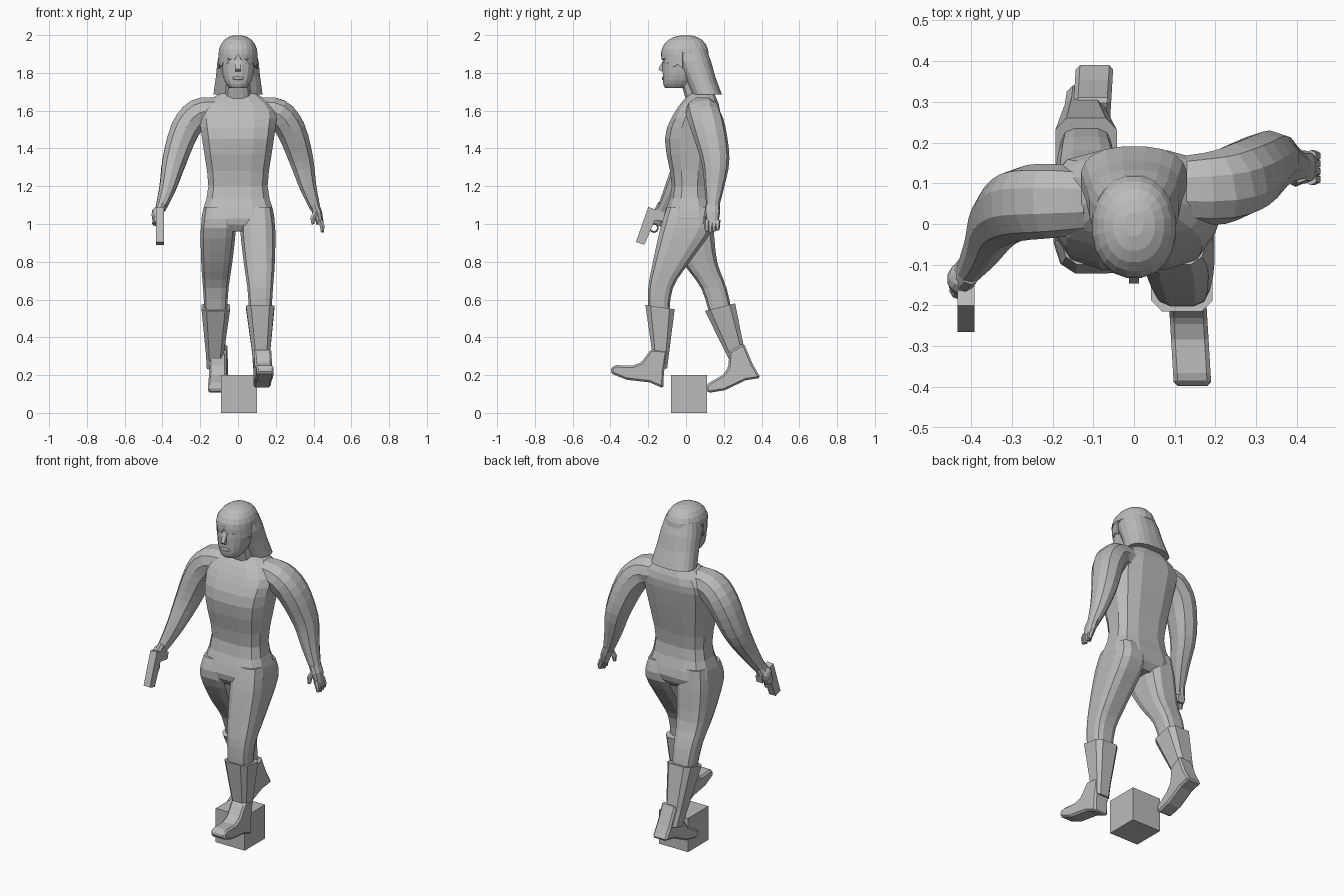
import bpy, bmesh, math
from mathutils import Vector

default_cube = bpy.data.objects.get("Cube")
if default_cube:
    bpy.data.objects.remove(default_cube, do_unlink=True)

grey = bpy.data.materials.new("plain_grey")
grey.use_nodes = True
grey.diffuse_color = (0.5, 0.5, 0.5, 1)
grey.node_tree.nodes["Principled BSDF"].inputs["Base Color"].default_value = grey.diffuse_color


def finish(name, bm):
    """Turn a bmesh into a flat shaded grey object."""
    bmesh.ops.recalc_face_normals(bm, faces=bm.faces)
    mesh = bpy.data.meshes.new(name)
    bm.to_mesh(mesh)
    bm.free()
    mesh.materials.append(grey)
    obj = bpy.data.objects.new(name, mesh)
    bpy.context.collection.objects.link(obj)
    return obj


def smooth(points, steps=3):
    """Add in-between points along a Catmull-Rom curve."""
    result = []
    for i in range(len(points) - 1):
        before, start, end = points[max(i - 1, 0)], points[i], points[i + 1]
        after = points[min(i + 2, len(points) - 1)]
        for k in range(steps):
            t = k / steps
            result.append(tuple(
                b + t / 2 * (c - a + t * (2 * a - 5 * b + 4 * c - d + t * (3 * (b - c) + d - a)))
                for a, b, c, d in zip(before, start, end, after)))
    return result + [points[-1]]


def outline(sides, power):
    """Rounded-box cross-section that fills the unit square on both axes."""
    step = math.tau / sides
    reach = math.cos(step / 2) ** power
    for i in range(sides):
        angle = step * (i + 0.5)
        c, s = math.cos(angle), math.sin(angle)
        yield (math.copysign(abs(c) ** power, c) / reach,
               math.copysign(abs(s) ** power, s) / reach)


def skin(name, rings):
    """Join successive rings of points and close both ends."""
    bm = bmesh.new()
    loops = [[bm.verts.new(point) for point in ring] for ring in rings]
    count = len(loops[0])
    for low, high in zip(loops, loops[1:]):
        for i in range(count):
            j = (i + 1) % count
            bm.faces.new((low[i], low[j], high[j], high[i]))
    bm.faces.new(loops[0])
    bm.faces.new(loops[-1])
    return finish(name, bm)


def stack(name, levels, sides=12, power=0.75, tilt=0.0):
    """Loft level rings given as height, x range and y range."""
    rings = []
    for z, left, right, front, back in levels:
        middle_x, middle_y = (left + right) / 2, (front + back) / 2
        half_x, half_y = (right - left) / 2, (back - front) / 2
        rings.append([(middle_x + u * half_x, middle_y + v * half_y, z + tilt * v * half_y)
                      for u, v in outline(sides, power)])
    return skin(name, rings)


def even_stack(name, levels, **options):
    """Loft that is symmetrical about the centre plane."""
    return stack(name, [(z, -half, half, front, back) for z, half, front, back in levels], **options)


def limb(name, path, depth_ratio=1.0, sides=10):
    """Sweep along points given as x, y, z and radius."""
    centres = [Vector(p[:3]) for p in path]
    rings = []
    for i, centre in enumerate(centres):
        radius = path[i][3]
        along = (centres[min(i + 1, len(path) - 1)] - centres[max(i - 1, 0)]).normalized()
        depth = Vector((0, 1, 0))
        depth = (depth - along * depth.dot(along)).normalized()
        side = depth.cross(along)
        rings.append([centre + radius * (side * u + depth * v * depth_ratio)
                      for u, v in outline(sides, 0.9)])
    return skin(name, rings)


def slab(name, profile, middle, half, splay=0.0):
    """Extrude a side profile across x, optionally turning it outward."""
    return skin(name, [[(middle + splay * y + side * half, y, z) for y, z in profile]
                       for side in (-1, 1)])


def blob(name, centre, size):
    """Flattened ball."""
    bm = bmesh.new()
    bmesh.ops.create_icosphere(bm, subdivisions=2, radius=1)
    for v in bm.verts:
        v.co = Vector(c + s * k for c, s, k in zip(centre, size, v.co))
    return finish(name, bm)


# Torso and neck
torso_levels = [(0.96, 0.14, -0.09, 0.11), (1.03, 0.193, -0.12, 0.15), (1.2, 0.157, -0.075, 0.115),
                (1.45, 0.19, -0.112, 0.16), (1.6, 0.2, -0.055, 0.18), (1.69, 0.1, 0.02, 0.15)]
even_stack("torso", smooth(torso_levels), power=0.65)
even_stack("neck", [(1.62, 0.075, 0.01, 0.14), (1.76, 0.06, -0.03, 0.08)])

# Legs and boots share widths; each side has its own place in the stride
leg_widths = [(1.09, 0.03, 0.18), (0.98, 0.012, 0.197), (0.8, 0.03, 0.195), (0.66, 0.05, 0.185), (0.5, 0.06, 0.175)]
shaft_widths = [(0.56, 0.042, 0.193), (0.32, 0.075, 0.17), (0.24, 0.08, 0.165)]
foot_profile = [(0, 0), (-0.08, 0.01), (-0.2, -0.01), (-0.29, 0), (-0.295, 0.035), (-0.27, 0.05),
                (-0.19, 0.07), (-0.15, 0.1), (-0.12, 0.18), (-0.035, 0.2), (-0.02, 0.08)]
left_stride = dict(
    leg=[(-0.1, 0.13), (-0.135, 0.145), (-0.175, 0.02), (-0.2, -0.07), (-0.2, -0.09)],
    shaft=[(-0.215, -0.06), (-0.18, -0.09), (-0.18, -0.1)],
    heel=(-0.12, 0.13), pitch=math.radians(16), tilt=-0.15)
right_stride = dict(
    leg=[(-0.1, 0.13), (-0.12, 0.145), (-0.02, 0.165), (0.08, 0.215), (0.13, 0.25)],
    shaft=[(0.1, 0.26), (0.215, 0.31), (0.255, 0.34)],
    heel=(0.395, 0.185), pitch=math.radians(-16), tilt=0.25)


def striding(side, widths, depths):
    return [(z, side * inner, side * outer, *depth) for (z, inner, outer), depth in zip(widths, depths)]


for label, side, stride in (("left", 1, left_stride), ("right", -1, right_stride)):
    stack(label + "_leg", smooth(striding(side, leg_widths, stride["leg"])), power=0.6)
    stack(label + "_boot_shaft", striding(side, shaft_widths, stride["shaft"]),
          sides=8, power=0.5, tilt=stride["tilt"])
    c, s = math.cos(stride["pitch"]), math.sin(stride["pitch"])
    heel_y, heel_z = stride["heel"]
    turned = [(heel_y + c * y + s * z, heel_z - s * y + c * z) for y, z in foot_profile]
    foot = slab(label + "_foot", turned, side * 0.12, 0.046, splay=side * -0.06)
    bevel = foot.modifiers.new("soft_edges", "BEVEL")
    bevel.width = 0.01
    bevel.segments = 1

# Arms: the right one mirrors the left and swings forward
arm_path = [(0.12, 0.085, 1.6, 0.07), (0.21, 0.09, 1.585, 0.078), (0.28, 0.12, 1.5, 0.077),
            (0.335, 0.155, 1.34, 0.064), (0.37, 0.15, 1.2, 0.045), (0.41, 0.14, 1.08, 0.027)]
palm_path = [(0.405, 0.14, 1.1, 0.025), (0.42, 0.14, 1.06, 0.026), (0.435, 0.14, 1, 0.019)]


def swung(path):
    return [(-x, y - 0.45 * (1.66 - z), z, r) for x, y, z, r in path]


for label, pose in (("left", list), ("right", swung)):
    limb(label + "_arm", pose(smooth(arm_path)), depth_ratio=1.12)
    limb(label + "_palm", pose(palm_path), depth_ratio=1.5)

# Relaxed left fingers and thumb
for i in range(4):
    y = 0.11 + 0.019 * i
    tip = 0.955 + 0.006 * abs(i - 1)
    limb(f"left_finger_{i + 1}", [(0.434, y, 1.02, 0.013), (0.446, y, 0.99, 0.012), (0.447, y, tip, 0.008)], sides=6)
limb("left_thumb", [(0.415, 0.115, 1.07, 0.014), (0.395, 0.105, 1.03, 0.012), (0.397, 0.1, 1, 0.008)], sides=6)

# Right fist around a pistol
blob("right_fist", (-0.425, -0.135, 1.05), (0.034, 0.04, 0.045))
slab("pistol", [(-0.2, 1.09), (-0.155, 1.075), (-0.09, 1.05), (-0.1, 1.01), (-0.165, 1.02),
                (-0.22, 0.89), (-0.265, 0.905)], -0.412, 0.021)
bpy.ops.mesh.primitive_torus_add(location=(-0.412, -0.17, 0.98), rotation=(0, math.pi / 2, 0),
                                 major_radius=0.022, minor_radius=0.005,
                                 major_segments=10, minor_segments=4)
guard = bpy.context.object
guard.name = "trigger_guard"
guard.data.materials.append(grey)

# Face
head_levels = [(1.72, 0.045, -0.11, 0.01), (1.74, 0.062, -0.12, 0.03), (1.79, 0.082, -0.123, 0.06),
               (1.9, 0.09, -0.118, 0.08), (1.97, 0.06, -0.07, 0.06)]
even_stack("head", smooth(head_levels, steps=2), sides=16, power=0.85)
slab("nose", [(-0.11, 1.88), (-0.122, 1.865), (-0.146, 1.82), (-0.138, 1.81), (-0.11, 1.805)], 0, 0.012)
blob("lips", (0, -0.12, 1.772), (0.034, 0.008, 0.01))
for label, side in (("left", 1), ("right", -1)):
    blob(label + "_eye", (0.036 * side, -0.109, 1.85), (0.017, 0.008, 0.008))
    blob(label + "_brow", (0.036 * side, -0.109, 1.875), (0.024, 0.011, 0.006))

# Hair: domed crown and long back fall
crown = []
for i in range(6):
    angle = math.radians(16 * i)
    spread = math.cos(angle) ** 0.85
    crown.append((1.9 + 0.1 * math.sin(angle), 0.103 * spread, -0.132 * spread, 0.12 * spread))
even_stack("hair_crown", crown, sides=20, power=0.92)
fall_levels = [(1.685, 0.13, 0.03, 0.19), (1.78, 0.117, -0.01, 0.155),
               (1.86, 0.109, -0.055, 0.133), (1.93, 0.093, -0.06, 0.105)]
even_stack("hair_fall", fall_levels, sides=20, power=0.8)

# Jagged fringe wrapped round the forehead
bm = bmesh.new()
strands = []
for i in range(-7, 8):
    angle = math.radians(12 * i)
    x, y = 0.104 * math.sin(angle), -0.004 - 0.128 * math.cos(angle)
    bottom = 1.897 - 0.055 * abs(math.sin(angle)) - 0.018 * (i % 2)
    strands.append((bm.verts.new((x, y, 1.91)), bm.verts.new((x, y, bottom))))
for (top, low), (next_top, next_low) in zip(strands, strands[1:]):
    bm.faces.new((top, low, next_low, next_top))
fringe = finish("hair_fringe", bm)
fringe.modifiers.new("thickness", "SOLIDIFY").thickness = 0.008

# Plain block under the figure
stack("base_block", [(z, -0.09, 0.1, -0.08, 0.11) for z in (0, 0.2)], sides=4)
